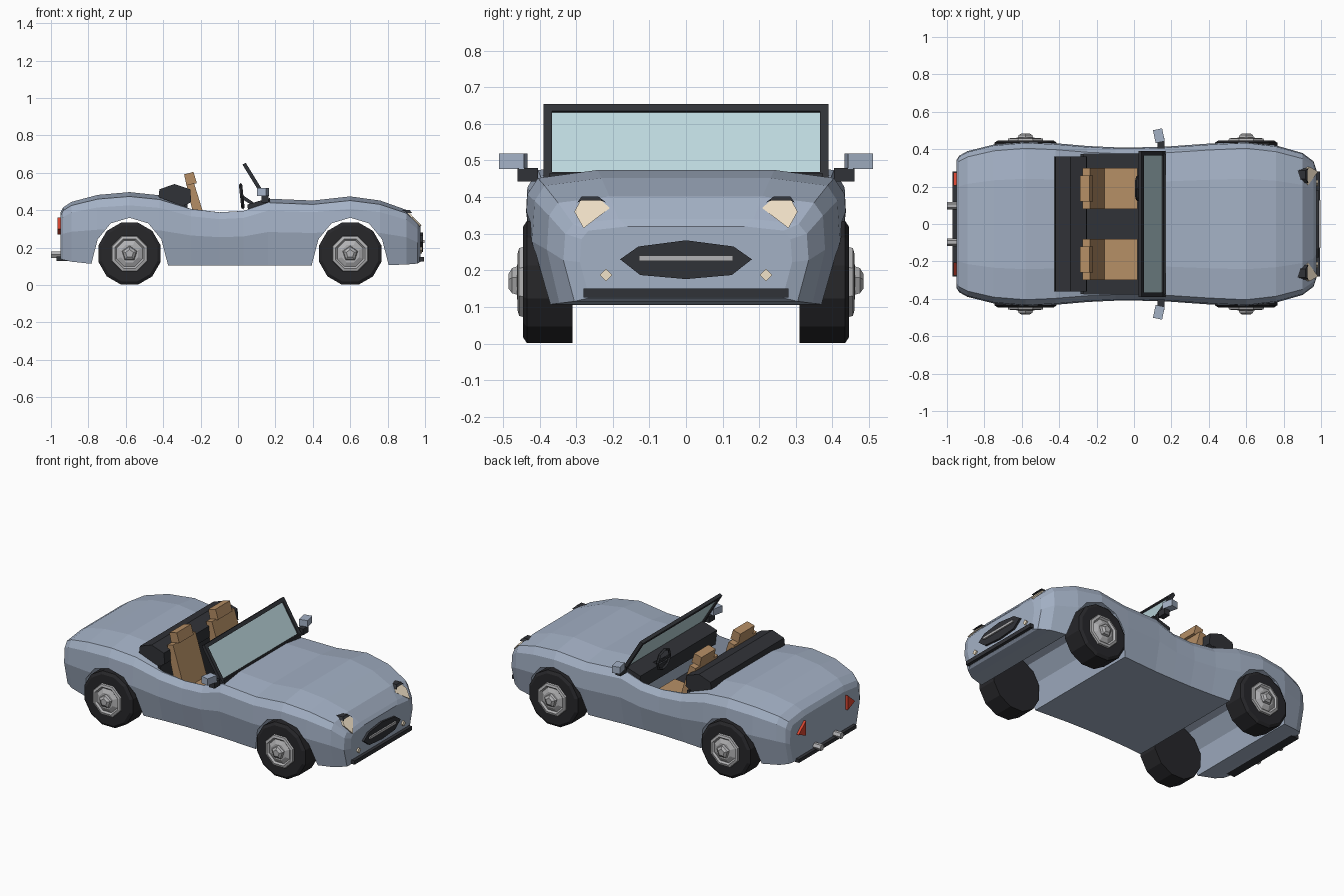
import bpy, bmesh
from math import sin, cos, pi, radians
from mathutils import Matrix, Vector

if "Cube" in bpy.data.objects:
    bpy.data.objects.remove(bpy.data.objects["Cube"])


def mat(name, r, g, b, a=1.0):
    m = bpy.data.materials.new(name)
    m.diffuse_color = (r, g, b, a)
    m.use_nodes = True
    m.node_tree.nodes["Principled BSDF"].inputs["Base Color"].default_value = m.diffuse_color
    return m


PAINT = mat("blue_grey_paint", .37, .44, .56)
DARK = mat("dark_trim", .03, .032, .038)
RUBBER = mat("rubber", .02, .02, .023)
METAL = mat("metal", .45, .45, .46)
TAN = mat("tan_leather", .46, .27, .13)
LENS = mat("cream_lens", .88, .76, .58)
RED = mat("red_lens", .7, .06, .03)
GLASS = mat("glass", .5, .68, .72, .5)


def loft(name, rings, m=None):
    """Skin a list of closed point rings and cap both ends."""
    bm = bmesh.new()
    vs = [[bm.verts.new(p) for p in r] for r in rings]
    n = len(vs[0])
    for a, b in zip(vs, vs[1:]):
        for i in range(n):
            j = (i + 1) % n
            bm.faces.new((a[i], a[j], b[j], b[i]))
    bm.faces.new(vs[0])
    bm.faces.new(vs[-1])
    bmesh.ops.recalc_face_normals(bm, faces=bm.faces)
    me = bpy.data.meshes.new(name)
    bm.to_mesh(me)
    bm.free()
    if m:
        me.materials.append(m)
    ob = bpy.data.objects.new(name, me)
    bpy.context.collection.objects.link(ob)
    return ob


def prism_y(name, pts, y0, y1, m=None):
    return loft(name, [[(x, y, z) for x, z in pts] for y in (y0, y1)], m)


def prism_x(name, pts, x0, x1, m=None, lean=0):
    """Extrude a (y, z) outline along x; lean tilts the x1 end backwards with height."""
    return loft(name, [[(x0, y, z) for y, z in pts],
                       [(x1 - lean * (z - .33), y, z) for y, z in pts]], m)


def box(name, x0, x1, y0, y1, z0, z1, m=None):
    return prism_y(name, [(x0, z0), (x1, z0), (x1, z1), (x0, z1)], y0, y1, m)


def lathe(name, profile, n, c, side, m):
    """Turn (radius, y) pairs about the y axis through (x, z) = c."""
    return loft(name, [[(c[0] + r * sin(2 * pi * (i + .5) / n), side * y,
                         c[1] - r * cos(2 * pi * (i + .5) / n))
                        for i in range(n)] for r, y in profile], m)


# Body: cross-sections (x, half width, top z, bottom z)
stations = [(-.95, .34, .385, .14), (-.935, .365, .415, .135), (-.89, .39, .445, .125),
            (-.75, .425, .482, .11), (-.58, .44, .497, .105), (-.42, .432, .48, .105),
            (-.25, .417, .425, .105), (-.1, .41, .407, .105), (.03, .41, .415, .105),
            (.16, .413, .462, .105), (.4, .43, .452, .105), (.6, .44, .474, .105),
            (.76, .42, .452, .105), (.9, .38, .402, .11), (.96, .335, .34, .115),
            (.975, .29, .32, .125)]


def section(x, w, zt, zb):
    h = zt - zb
    half = [(.55 * w, zt), (.92 * w, zt - .06 * h), (.985 * w, zt - .18 * h),
            (w, zb + .5 * h), (.91 * w, zb)]
    return [(x, y, z) for y, z in half] + [(x, -y, z) for y, z in reversed(half)]


body = loft("body", [section(*s) for s in stations], PAINT)


def cut(cutter):
    cutter.hide_render = True
    cutter.hide_viewport = False
    cutter.display_type = 'WIRE'
    mod = body.modifiers.new(cutter.name, 'BOOLEAN')
    mod.operation = 'DIFFERENCE'
    mod.solver = 'EXACT'
    mod.object = cutter


# Full-width wheel arches and the open cockpit
arch = [(-.215, .0), (-.205, .11), (-.17, .245), (-.1, .33), (0, .36),
        (.1, .33), (.17, .245), (.205, .11), (.215, .0)]
AXLES = {"front": .6, "rear": -.58}
for end, ax in AXLES.items():
    cut(prism_y(end + "_arch_cutter", [(ax + x, z) for x, z in arch], -.7, .7, PAINT))
cut(box("cockpit_cutter", -.28, .16, -.375, .375, .17, .8, PAINT))

# Wheels
for end, ax in AXLES.items():
    for s, side in ((1, "left"), (-1, "right")):
        n = f"{end}_{side}_"
        lathe(n + "tyre", [(.172, .31), (.172, .435), (.155, .446)], 12, (ax, .168), s, RUBBER)
        lathe(n + "rim", [(.108, .43), (.1, .456), (.085, .46), (.075, .45), (.05, .462)],
              8, (ax, .168), s, METAL)
        lathe(n + "hub", [(.045, .455), (.038, .475), (.022, .485)], 5, (ax, .168), s, METAL)

# Interior
box("floor", -.279, .159, -.374, .374, .16, .19, DARK)
box("rear_bulkhead", -.285, -.27, -.374, .374, .18, .43, DARK)
prism_y("dashboard", [(.06, .34), (.17, .34), (.17, .465), (.13, .455), (.05, .43)], -.374, .374, DARK)
prism_y("folded_roof", [(-.425, .47), (-.42, .512), (-.34, .54), (-.255, .512),
                        (-.25, .445), (-.29, .42)], -.36, .36, DARK)
for y, side in ((.19, "left"), (-.19, "right")):
    prism_y(side + "_seat_cushion", [(-.2, .19), (.02, .19), (.02, .31), (-.18, .29)], y - .11, y + .11, TAN)
    prism_y(side + "_seat_back", [(-.21, .25), (-.15, .27), (-.235, .545), (-.275, .535)],
            y - .11, y + .11, TAN)
    prism_y(side + "_headrest", [(-.275, .53), (-.22, .545), (-.238, .605), (-.288, .592)],
            y - .07, y + .07, TAN)

# Steering wheel
bpy.ops.mesh.primitive_torus_add(major_segments=8, minor_segments=4, major_radius=.062,
                                 minor_radius=.009, location=(.02, .19, .475),
                                 rotation=(0, radians(84), 0))
wheel = bpy.context.object
wheel.name = "steering_wheel"
wheel.data.materials.append(DARK)
box("steering_spoke", .015, .025, .13, .25, .468, .482, DARK)
prism_y("steering_column", [(.015, .465), (.1, .41), (.1, .43), (.02, .485)], .18, .2, DARK)


# Windscreen: slanted panels between fractions of the base-to-top line
def screen(name, a, b, y0, y1, t, m):
    base, top = Vector((.155, .45)), Vector((.035, .645))
    d = top - base
    nrm = Vector((d.y, -d.x)).normalized() * t
    p, q = base + d * a, base + d * b
    prism_y(name, [p - nrm, p + nrm, q + nrm, q - nrm], y0, y1, m)


screen("windscreen_glass", .02, .95, -.375, .375, .002, GLASS)
screen("windscreen_top_rail", .92, 1.02, -.39, .39, .01, DARK)
screen("windscreen_bottom_rail", -.03, .06, -.39, .39, .012, DARK)
for s, side in ((1, "left"), (-1, "right")):
    screen(side + "_windscreen_post", -.03, 1.02, s * .366, s * .39, .01, DARK)

# Nose
grille = [(.18, .23), (.13, .265), (0, .282), (-.13, .265), (-.18, .23), (-.125, .187), (0, .176), (.125, .187)]
prism_x("grille", grille, .95, .988, DARK)
box("grille_bar", .98, .997, -.128, .128, .225, .24, METAL)
box("front_splitter", .94, .995, -.28, .28, .126, .15, DARK)

# Rear
box("rear_bumper", -.97, -.9, -.28, .28, .13, .152, DARK)

# Mirrored details
for s, side in ((1, "left"), (-1, "right")):
    lamp = [(.208, .37), (.232, .392), (.288, .392), (.305, .36), (.28, .315)]
    prism_x(side + "_headlight", [(s * y, z) for y, z in lamp], .87, .97, LENS, .95)
    brow = [(.218, .385), (.24, .402), (.285, .402), (.297, .385), (.285, .391), (.235, .391)]
    prism_x(side + "_headlight_brow", [(s * y, z) for y, z in brow], .87, .985, DARK, .95)
    fog = [(.202, .187), (.219, .204), (.236, .187), (.219, .17)]
    prism_x(side + "_fog_lamp", [(s * y, z) for y, z in fog], .94, .984, LENS)
    tail = [(.205, .27), (.205, .36), (.275, .3)]
    prism_x(side + "_tail_light", [(s * y, z) for y, z in tail], -.94, -.965, RED)
    pipe = [(s * .097 + .02 * cos(i * pi / 3), .163 + .02 * sin(i * pi / 3)) for i in range(6)]
    prism_x(side + "_exhaust", pipe, -.9, -1.0, METAL)
    box(side + "_mirror_stem", .125, .162, s * .405, s * .46, .442, .48, DARK)
    m = box(side + "_mirror", -.025, .025, -.035, .035, -.021, .021, PAINT)
    m.matrix_world = Matrix.Translation((.133, s * .472, .498)) @ Matrix.Rotation(s * radians(12), 4, 'Z')
